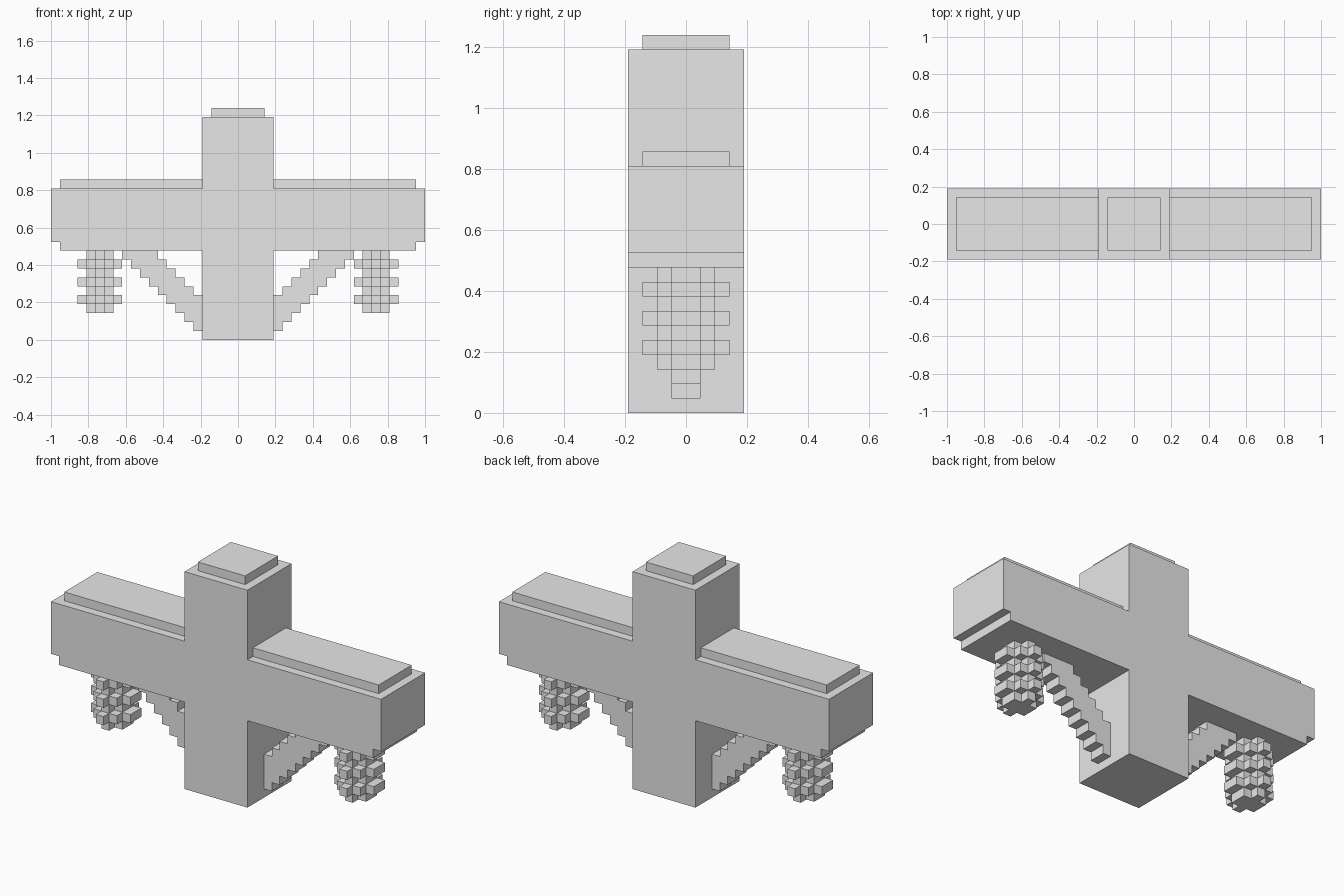
import bpy
import bmesh
from mathutils import Vector

U = 2 / 42  # size of one block

cube = bpy.data.objects.get("Cube")
if cube:
    bpy.data.objects.remove(cube, do_unlink=True)

stone = bpy.data.materials.new("plain_grey")
stone.use_nodes = True
grey = (0.8, 0.8, 0.8, 1)
stone.diffuse_color = grey
stone.node_tree.nodes["Principled BSDF"].inputs["Base Color"].default_value = grey


def prism(bm, outline, axis, lo, hi):
    """Extrude a 2D block outline along y (front profile) or z (plan)."""
    pts = [p for i, p in enumerate(outline) if p != outline[i - 1]]
    if axis == "y":
        base = [Vector((a, lo, b)) for a, b in pts]
        push = Vector((0, hi - lo, 0))
    else:
        base = [Vector((a, b, lo)) for a, b in pts]
        push = Vector((0, 0, hi - lo))
    face = bm.faces.new([bm.verts.new(p * U) for p in base])
    grown = bmesh.ops.extrude_face_region(bm, geom=[face], use_keep_orig=True)
    moved = [v for v in grown["geom"] if isinstance(v, bmesh.types.BMVert)]
    bmesh.ops.translate(bm, verts=moved, vec=push * U)


def finish(bm, name):
    bmesh.ops.recalc_face_normals(bm, faces=bm.faces)
    mesh = bpy.data.meshes.new(name)
    bm.to_mesh(mesh)
    bm.free()
    mesh.materials.append(stone)
    obj = bpy.data.objects.new(name, mesh)
    bpy.context.collection.objects.link(obj)


def rect(x0, x1, y0, y1):
    return [(x0, y0), (x1, y0), (x1, y1), (x0, y1)]


def stepped_round(cx, steps):
    """Stepped plan outline; steps are (half width, half depth), widest first."""
    quarter = []
    inner = 0
    for w, d in steps:
        quarter += [(w, inner), (w, d)]
        inner = d
    quarter = quarter[1:]
    right = [(w, -d) for w, d in reversed(quarter)] + quarter
    left = [(-w, d) for w, d in reversed(right)]
    return [(cx + w, d) for w, d in right + left]


# Post and crossbeam, one stepped cross profile
half = [(4, 0), (4, 10), (20, 10), (20, 11), (21, 11), (21, 17), (4, 17), (4, 25)]
bm = bmesh.new()
prism(bm, half + [(-x, z) for x, z in reversed(half)], "y", -4, 4)
finish(bm, "post_and_crossbeam")

# Cap on the post
bm = bmesh.new()
prism(bm, rect(-3, 3, -3, 3), "z", 25, 26)
finish(bm, "post_cap")

for side, s in (("left", 1), ("right", -1)):
    # Cap along the arm
    bm = bmesh.new()
    prism(bm, rect(4 * s, 20 * s, -3, 3), "z", 17, 18)
    finish(bm, side + "_arm_cap")

    # Diagonal stair-stepped brace
    lower, upper = [], []
    for x in range(4, 13):
        lower += [(s * x, x - 3), (s * (x + 1), x - 3)]
        top = min(x + 1, 10)
        upper += [(s * x, top), (s * (x + 1), top)]
    bm = bmesh.new()
    prism(bm, lower + upper[::-1], "y", -1, 1)
    finish(bm, side + "_brace")

    # Hanging lantern: core with three wider rings
    core = stepped_round(15.5 * s, [(1.5, 1), (0.5, 2)])
    ring = stepped_round(15.5 * s, [(2.5, 1), (1.5, 2), (0.5, 3)])
    bm = bmesh.new()
    prism(bm, core, "z", 3, 10)
    for z in (4, 6, 8):
        prism(bm, ring, "z", z, z + 1)
    finish(bm, side + "_lantern")
